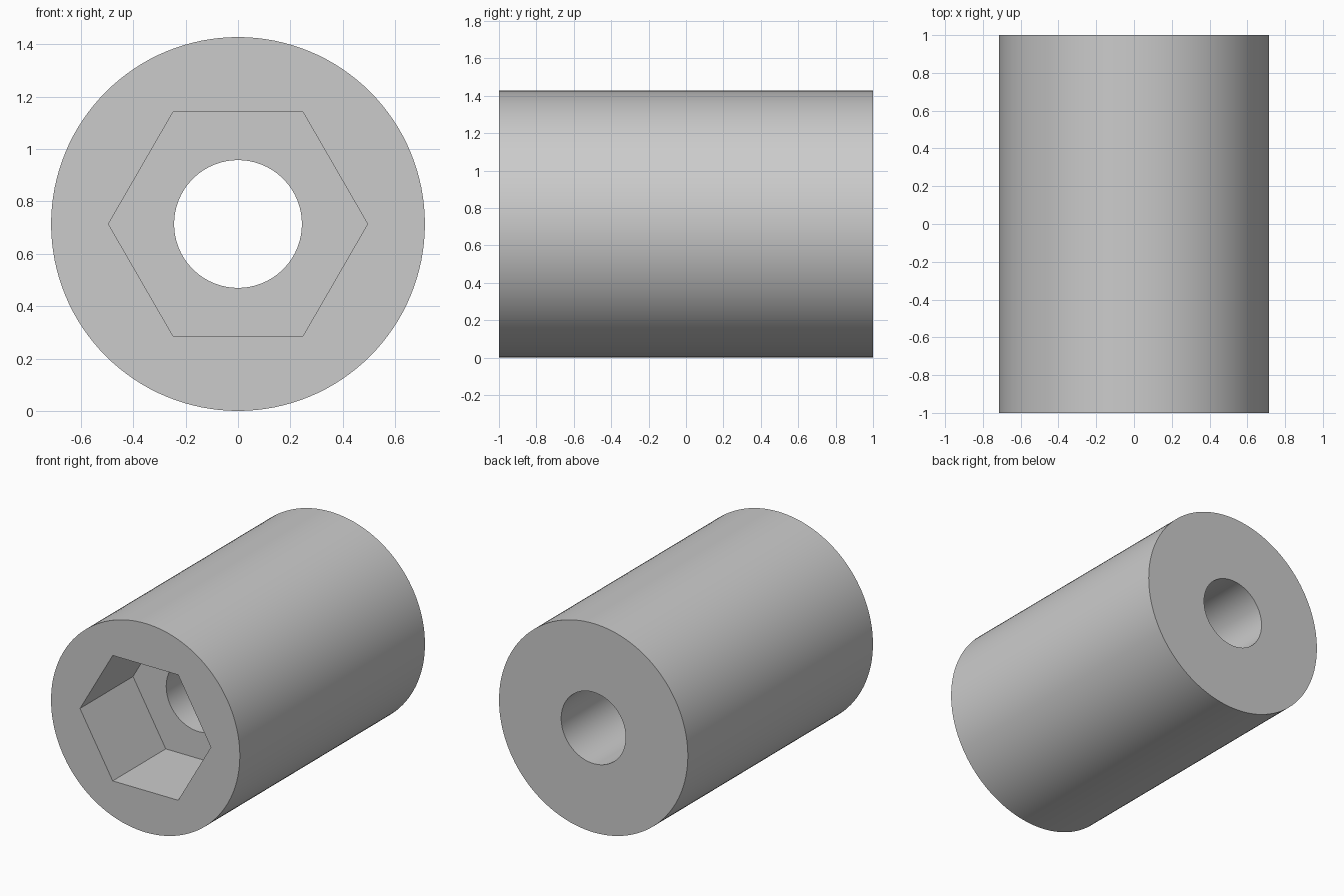
import bpy
from math import pi, radians

cube = bpy.data.objects.get("Cube")
if cube:
    bpy.data.objects.remove(cube, do_unlink=True)

RADIUS, LENGTH = 0.714, 2.0
HEX_RADIUS, HEX_DEPTH = 0.495, 0.573
BORE_RADIUS = 0.244
OVERSHOOT = 0.2

grey = bpy.data.materials.new("plain grey")
grey.use_nodes = True
colour = (0.6, 0.6, 0.6, 1)
grey.diffuse_color = colour
grey.node_tree.nodes["Principled BSDF"].inputs["Base Color"].default_value = colour


def rod(name, radius, y_front, y_back, sides, twist=0.0):
    """Prism lying along y between two positions."""
    bpy.ops.mesh.primitive_cylinder_add(
        vertices=sides, radius=radius, depth=y_back - y_front,
        location=(0, (y_front + y_back) / 2, RADIUS),
        rotation=(pi / 2, twist, 0))
    obj = bpy.context.object
    obj.name = name
    obj.data.materials.append(grey)
    return obj


front, back = -LENGTH / 2, LENGTH / 2

# Outer sleeve
sleeve = rod("spacer_sleeve", RADIUS, front, back, 128)

# Hexagonal pocket in the front and round bore right through
cutters = [
    rod("hex_pocket_cutter", HEX_RADIUS, front - OVERSHOOT, front + HEX_DEPTH, 6, pi / 6),
    rod("bore_cutter", BORE_RADIUS, front - OVERSHOOT, back + OVERSHOOT, 96),
]
bpy.ops.object.select_all(action="DESELECT")
sleeve.select_set(True)
bpy.context.view_layer.objects.active = sleeve
for cutter in cutters:
    cutter.hide_render = True
    cut = sleeve.modifiers.new(cutter.name, "BOOLEAN")
    cut.operation = "DIFFERENCE"
    cut.solver = "EXACT"
    cut.object = cutter
    bpy.ops.object.modifier_apply(modifier=cut.name)
    bpy.data.objects.remove(cutter, do_unlink=True)

# Smooth round walls, crisp rims and pocket corners
bpy.ops.object.shade_smooth_by_angle(angle=radians(30))
